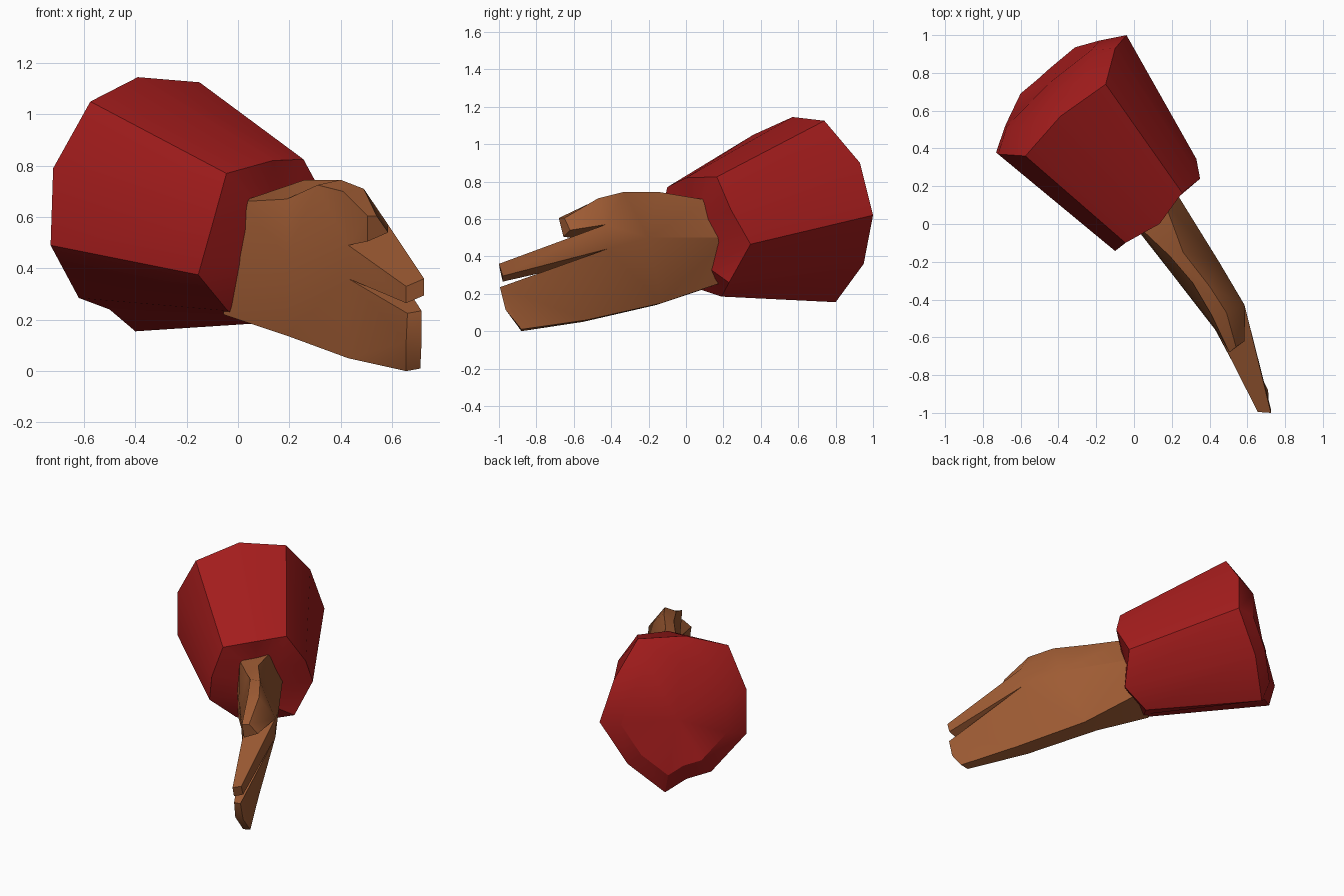
import bpy, bmesh, math
from mathutils import Vector

cube = bpy.data.objects.get("Cube")
if cube:
    bpy.data.objects.remove(cube, do_unlink=True)


def material(name, rgb):
    m = bpy.data.materials.new(name)
    m.use_nodes = True
    m.diffuse_color = (*rgb, 1)
    bsdf = next(n for n in m.node_tree.nodes if n.type == 'BSDF_PRINCIPLED')
    bsdf.inputs["Base Color"].default_value = (*rgb, 1)
    bsdf.inputs["Roughness"].default_value = 0.8
    return m


def finish(bm, name, mat):
    bmesh.ops.recalc_face_normals(bm, faces=bm.faces[:])
    me = bpy.data.meshes.new(name)
    bm.to_mesh(me)
    bm.free()
    ob = bpy.data.objects.new(name, me)
    me.materials.append(mat)
    bpy.context.collection.objects.link(ob)
    bpy.ops.object.select_all(action='DESELECT')
    ob.select_set(True)
    bpy.context.view_layer.objects.active = ob
    bpy.ops.object.shade_smooth_by_angle(angle=math.radians(28))


def bridge(bm, r0, r1):
    n = len(r0)
    for i in range(n):
        j = (i + 1) % n
        bm.faces.new((r0[i], r0[j], r1[j], r1[i]))


red = material("sleeve_red", (0.375, 0.012, 0.012))
brown = material("skin_brown", (0.345, 0.106, 0.034))

# Sleeve: domed back, wide back ring, narrower cuff ring, lip turned in to the wrist
back = [(-.73, .38, .49), (-.72, .37, .79), (-.575, .36, 1.05), (-.39, .57, 1.145),
        (-.15, .74, 1.125), (-.10, .93, .90), (-.04, 1.0, .62), (-.22, .95, .36),
        (-.40, .80, .155), (-.50, .71, .24), (-.62, .61, .285)]
cuff = [(-.155, -.09, .375), (-.10, -.143, .57), (-.045, -.10, .77), (.135, 0, .82),
        (.255, .165, .825), (.35, .24, .65), (.33, .345, .465), (.27, .23, .26),
        (.06, .19, .185), (0, .10, .215), (-.04, .04, .235)]
mid = Vector((.09, .09, .50))
lip = []
for p in cuff:
    d = Vector(p) - mid
    lip.append(mid + Vector((d.x * .40 + .015, d.y * .40 - .03, d.z * .66)))
centre = sum((Vector(p) for p in back), Vector()) / len(back)
outward = Vector((-.55, .83, 0))
dome = [centre.lerp(Vector(p), .72) + outward * .075 for p in back]

bm = bmesh.new()
rings = [[bm.verts.new(p) for p in ring] for ring in (dome, back, cuff, lip)]
for r0, r1 in zip(rings, rings[1:]):
    bridge(bm, r0, r1)
pole = bm.verts.new(centre + outward * .085)
for i in range(len(back)):
    bm.faces.new((rings[0][i], rings[0][(i + 1) % len(back)], pole))
bm.faces.new(rings[3])
finish(bm, "sleeve", red)

# Hand outlines from the wrist top, round the thumb and two fingers, to the wrist
# bottom; the last two points of each are the ridge across the palm or hand back
palm = [(-.08, .20, .65), (.01, 0, .66), (.19, -.17, .67), (.31, -.31, .725),
        (.41, -.48, .70), (.505, -.68, .605), (.505, -.655, .505), (.43, -.55, .49),
        (.655, -.995, .33), (.655, -.98, .265), (.43, -.56, .36), (.66, -.985, .225),
        (.655, -.965, .115), (.655, -.88, .0), (.43, -.55, .05), (.185, -.16, .14),
        (-.055, .08, .22), (-.10, .12, .45), (.19, -.25, .45)]
hand_back = [(.06, .30, .70), (.16, .12, .70), (.26, -.15, .745), (.40, -.33, .745),
             (.49, -.47, .71), (.54, -.65, .605), (.585, -.62, .54), (.585, -.43, .57),
             (.725, -1.0, .36), (.725, -.98, .295), (.58, -.42, .44), (.715, -.995, .235),
             (.715, -.965, .115), (.71, -.88, .01), (.53, -.53, .06), (.30, -.13, .15),
             (.12, .25, .28), (.19, .22, .50), (.45, -.20, .50)]
bm = bmesh.new()
sides = [[bm.verts.new(p) for p in pts] for pts in (palm, hand_back)]
for s in sides:
    wrist, ridge = s[17], s[18]
    bm.faces.new(s[0:8] + [ridge, wrist])       # thumb half
    bm.faces.new(s[7:11])                       # upper finger
    bm.faces.new((s[7], s[10], ridge))          # knuckles
    bm.faces.new(s[10:17] + [wrist, ridge])     # lower finger half
# Walls between the two sides, closed across the wrist
bridge(bm, sides[0][:18], sides[1][:18])
bm.normal_update()
bmesh.ops.triangulate(bm, faces=[f for f in bm.faces if len(f.verts) > 4])
finish(bm, "hand", brown)
